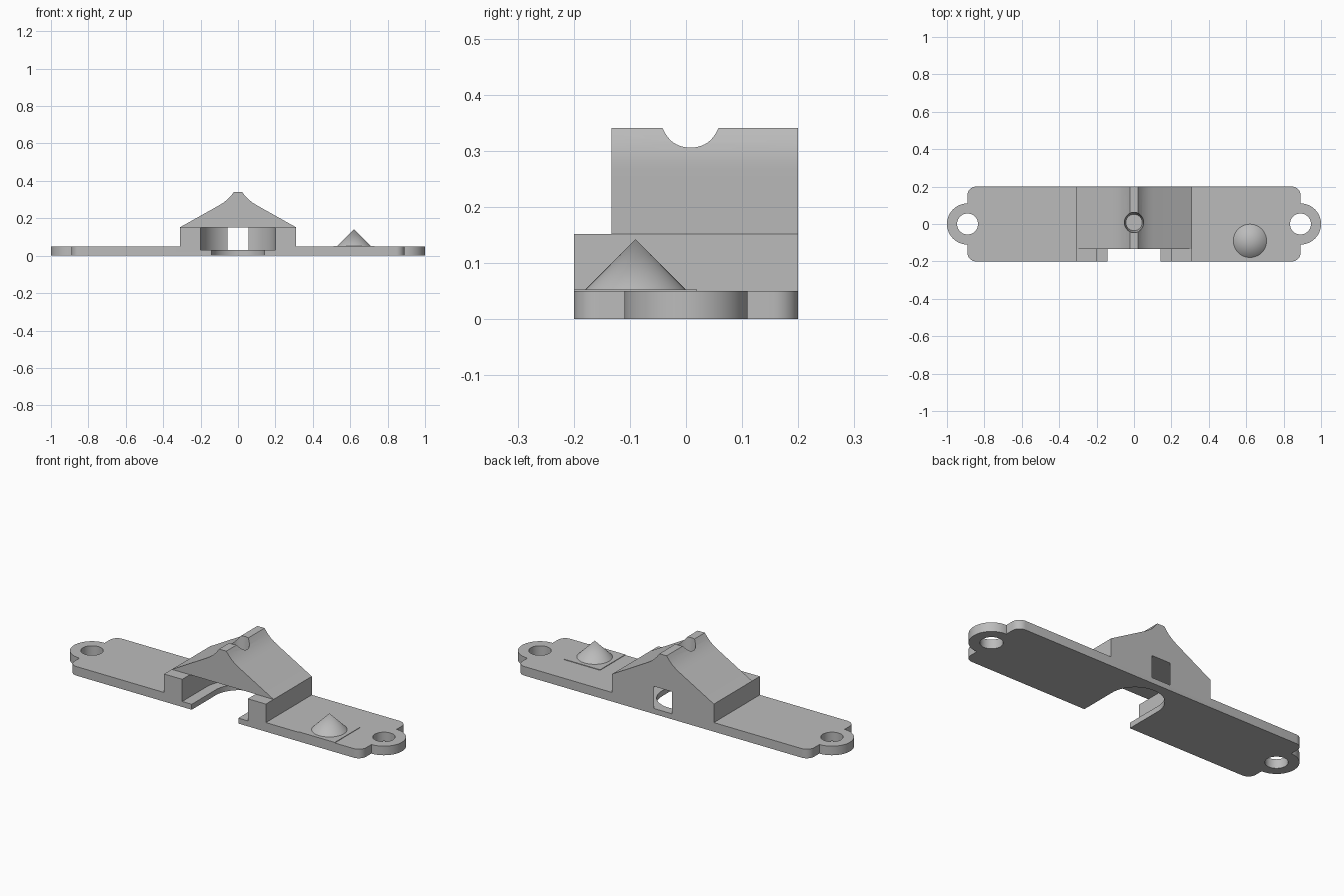
import bpy
import bmesh
from math import cos, sin, pi, radians, asin
from mathutils import Vector

if "Cube" in bpy.data.objects:
    bpy.data.objects.remove(bpy.data.objects["Cube"])

grey = bpy.data.materials.new("plain grey")
grey.use_nodes = True
colour = (0.5, 0.5, 0.5, 1)
grey.diffuse_color = colour
grey.node_tree.nodes["Principled BSDF"].inputs["Base Color"].default_value = colour

HALF_DEPTH = 0.2
PLATE_TOP = 0.05
BLOCK_TOP = 0.152
CENTRE_Y = 0.008


def make(name, bm):
    bmesh.ops.recalc_face_normals(bm, faces=bm.faces)
    mesh = bpy.data.meshes.new(name)
    bm.to_mesh(mesh)
    bm.free()
    mesh.materials.append(grey)
    obj = bpy.data.objects.new(name, mesh)
    bpy.context.collection.objects.link(obj)
    return obj


def prism(name, outline, low, high, axis="z"):
    """Extrude a 2D outline along z, or along y for an x-z outline."""
    bm = bmesh.new()
    place = (lambda u, v: (u, v, low)) if axis == "z" else (lambda u, v: (u, low, v))
    face = bm.faces.new([bm.verts.new(place(u, v)) for u, v in outline])
    grown = bmesh.ops.extrude_face_region(bm, geom=[face])["geom"]
    shift = Vector((0, 0, high - low) if axis == "z" else (0, high - low, 0))
    bmesh.ops.translate(bm, vec=shift, verts=[g for g in grown if isinstance(g, bmesh.types.BMVert)])
    return make(name, bm)


def cone(name, x, y, r_low, r_high, low, high):
    bm = bmesh.new()
    bmesh.ops.create_cone(bm, cap_ends=True, segments=48, radius1=r_low, radius2=r_high, depth=high - low)
    bmesh.ops.translate(bm, vec=(x, y, (low + high) / 2), verts=bm.verts)
    return make(name, bm)


def arc(cx, cy, r, start, end, steps):
    angles = [start + (end - start) * i / steps for i in range(steps + 1)]
    return [(cx + r * cos(a), cy + r * sin(a)) for a in angles]


def box(x, y0, y1):
    return [(-x, y0), (x, y0), (x, y1), (-x, y1)]


def combine(target, tool, operation):
    mod = target.modifiers.new("combine", "BOOLEAN")
    mod.operation, mod.object, mod.solver = operation, tool, "EXACT"
    bpy.context.view_layer.objects.active = target
    bpy.ops.object.modifier_apply(modifier=mod.name)
    bpy.data.objects.remove(tool)


def u_slot(name, r, low, high):
    """Slot open to the front with a round back end."""
    return prism(name, [(-r, -0.3), (r, -0.3)] + arc(0, CENTRE_Y, r, 0, pi, 48), low, high)


# Base plate outline: rounded corners and a round ear at each end
end_x, ear_r, corner = 0.89, 0.11, 0.045
inset = HALF_DEPTH - corner
right_end = (arc(end_x - corner, -inset, corner, -pi / 2, 0, 8)
             + arc(end_x, 0, ear_r, -pi / 2, pi / 2, 32)
             + arc(end_x - corner, inset, corner, 0, pi / 2, 8))
left_end = [(-x, -y) for x, y in right_end]
body = prism("mounting_body", right_end + left_end, 0, PLATE_TOP)

# Raised centre block
combine(body, prism("block", box(0.31, -HALF_DEPTH, HALF_DEPTH), 0.02, BLOCK_TOP), "UNION")

# Screw holes, wide cavity and narrower floor opening
for side in (-1, 1):
    combine(body, cone("screw_hole", side * end_x, 0, 0.056, 0.056, -0.1, 0.1), "DIFFERENCE")
combine(body, u_slot("cavity", 0.2, 0.03, 0.3), "DIFFERENCE")
combine(body, u_slot("floor_opening", 0.142, -0.1, 0.1), "DIFFERENCE")

# Peaked roof with flared ridge
half = [(0.31, BLOCK_TOP), (0.105, 0.267), (0.08, 0.282), (0.058, 0.299),
        (0.042, 0.315), (0.03, 0.33), (0.022, 0.341)]
roof = prism("roof", half + [(-x, z) for x, z in reversed(half)], -0.133, HALF_DEPTH, "y")
combine(roof, cone("ridge_socket", 0, CENTRE_Y, 0.044, 0.055, 0.22, 0.345), "DIFFERENCE")
combine(body, roof, "UNION")

# Pointed stud on a thin pad
pad = prism("stud_pad", [(0.51, -HALF_DEPTH), (0.73, -HALF_DEPTH), (0.73, 0.02), (0.51, 0.02)],
            PLATE_TOP, PLATE_TOP + 0.003)
stud = cone("pointed_stud", 0.62, -0.09, 0.09, 0, PLATE_TOP + 0.002, 0.142)

# Smooth the curved walls, keep the edges sharp
for obj in (body, stud):
    bpy.ops.object.select_all(action="DESELECT")
    obj.select_set(True)
    bpy.context.view_layer.objects.active = obj
    bpy.ops.object.shade_smooth_by_angle(angle=radians(25))
